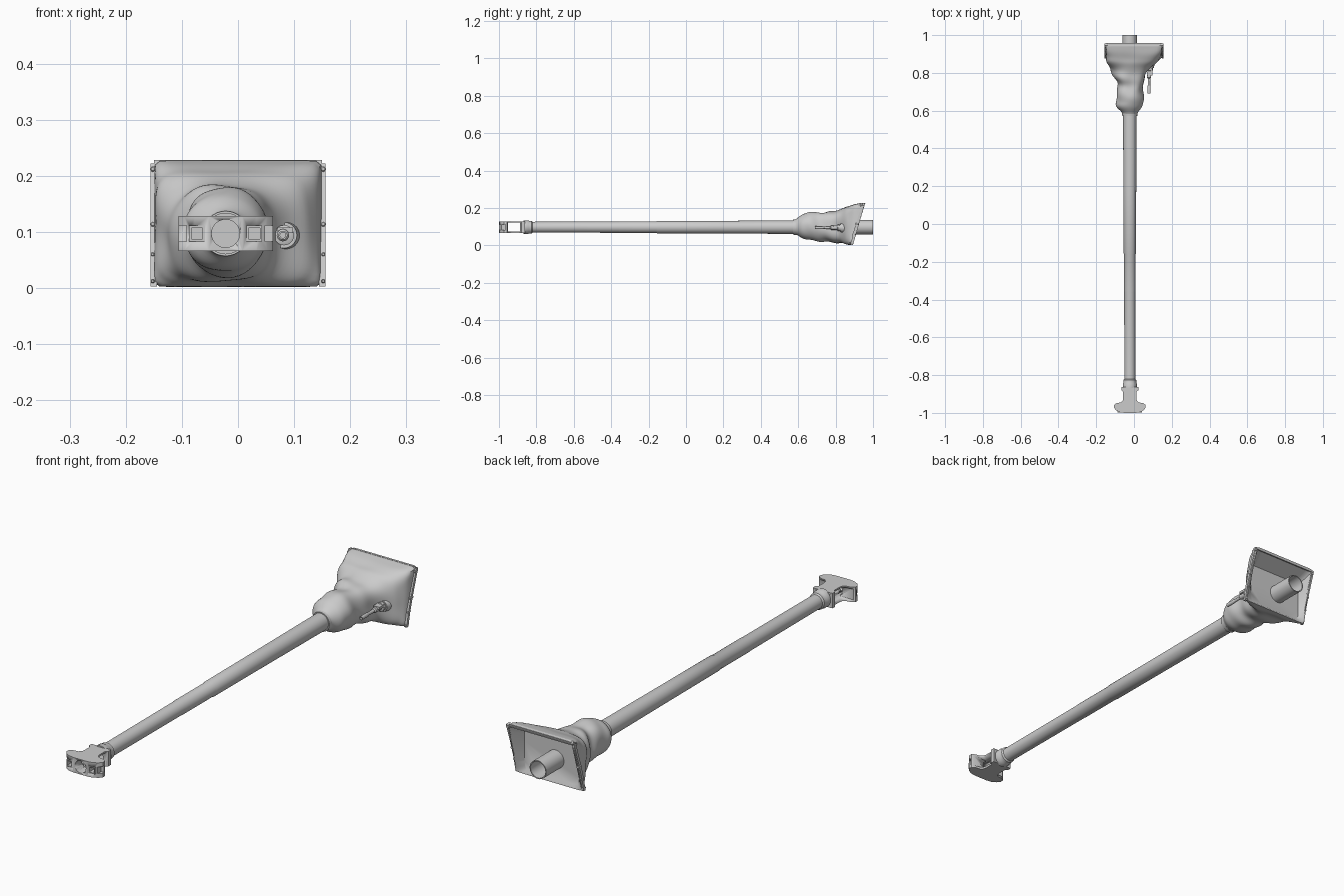
import bpy, bmesh, math
from mathutils import Vector

if "Cube" in bpy.data.objects:
    bpy.data.objects.remove(bpy.data.objects["Cube"])

AX, AZ = -0.022, 0.097          # barrel axis
gray = bpy.data.materials.new("primer_gray")
gray.diffuse_color = (0.6, 0.6, 0.6, 1)
gray.use_nodes = True
gray.node_tree.nodes["Principled BSDF"].inputs["Base Color"].default_value = gray.diffuse_color


def finish(name, bm, angle=35):
    bmesh.ops.recalc_face_normals(bm, faces=bm.faces[:])
    me = bpy.data.meshes.new(name)
    bm.to_mesh(me)
    bm.free()
    ob = bpy.data.objects.new(name, me)
    bpy.context.collection.objects.link(ob)
    me.materials.append(gray)
    bpy.ops.object.select_all(action='DESELECT')
    ob.select_set(True)
    bpy.context.view_layer.objects.active = ob
    bpy.ops.object.shade_smooth_by_angle(angle=math.radians(angle))
    return ob


def loft(bm, rings, cap_start=False, cap_end=False):
    loops = [[bm.verts.new(p) for p in r] for r in rings]
    n = len(loops[0])
    for a, b in zip(loops, loops[1:]):
        for i in range(n):
            j = (i + 1) % n
            bm.faces.new((a[i], a[j], b[j], b[i]))
    if cap_start:
        bm.faces.new(loops[0])
    if cap_end:
        bm.faces.new(loops[-1])


def lathe(name, profile, x=AX, z=AZ, n=32, caps=(True, True), angle=35):
    """Turn (y, radius) points about an axis parallel to y."""
    bm = bmesh.new()
    loft(bm, [[(x + r * math.cos(2 * math.pi * i / n), y, z + r * math.sin(2 * math.pi * i / n))
               for i in range(n)] for y, r in profile], *caps)
    return finish(name, bm, angle)


def box(name, lo, hi):
    bm = bmesh.new()
    bmesh.ops.create_cube(bm, size=1)
    for v in bm.verts:
        v.co = Vector([lo[k] + (v.co[k] + 0.5) * (hi[k] - lo[k]) for k in range(3)])
    return finish(name, bm)


def cut(ob, cutters):
    for c in cutters:
        m = ob.modifiers.new("cut", 'BOOLEAN')
        m.operation, m.solver, m.object = 'DIFFERENCE', 'EXACT', c
    dg = bpy.context.evaluated_depsgraph_get()
    me = bpy.data.meshes.new_from_object(ob.evaluated_get(dg))
    ob.modifiers.clear()
    ob.data = me
    for c in cutters:
        bpy.data.objects.remove(c)


# Barrel: front collar, stepped tube, hollow at the back end
lathe("barrel", [(-0.868, 0.026), (-0.868, 0.037), (-0.845, 0.037), (-0.84, 0.034), (-0.825, 0.034),
                 (-0.82, 0.029), (-0.36, 0.030), (-0.355, 0.031), (-0.16, 0.031), (-0.155, 0.033),
                 (0.20, 0.034), (0.62, 0.036)], caps=(False, True))
lathe("breech_tube", [(0.88, 0.038), (1.0, 0.038), (1.0, 0.034), (0.89, 0.034)])
lathe("bore_plug", [(-0.868, 0.027), (-0.80, 0.027)], caps=(False, True))

# Muzzle brake: T-shaped outline, with a through window, bore and pockets
half = [(0.030, -1.0), (0.055, -0.996), (0.074, -0.985), (0.084, -0.972), (0.084, -0.958),
        (0.070, -0.948), (0.048, -0.945), (0.038, -0.936), (0.035, -0.925), (0.035, -0.888),
        (0.045, -0.880), (0.045, -0.862)]
outline = half + [(-x, y) for x, y in reversed(half)]
bm = bmesh.new()
loft(bm, [[(AX + x, y, z) for x, y in outline] for z in (0.066, 0.128)], True, True)
brake = finish("muzzle_brake", bm, 30)
cutters = [lathe("bore_cutter", [(-1.1, 0.025), (-0.80, 0.025)]),
           box("window_cutter", (-0.3, -0.953, 0.075), (0.3, -0.887, 0.121))]
for s in (-1, 1):
    xs = sorted((AX + s * 0.040, AX + s * 0.062))
    cutters.append(box("front_pocket", (xs[0], -1.1, 0.086), (xs[1], -0.972, 0.108)))
    xs = sorted((AX + s * 0.070, AX + s * 0.2))
    cutters.append(box("side_pocket", (xs[0], -1.1, 0.083), (xs[1], -0.964, 0.111)))
cut(brake, cutters)
for s in (-1, 1):                # raised frames round the front pockets
    bm = bmesh.new()
    cx = AX + s * 0.051
    loft(bm, [[(cx + a * w, y, 0.097 + b * w) for a, b in ((-1, -1), (1, -1), (1, 1), (-1, 1))]
              for w, y in ((0.014, -0.985), (0.014, -0.999), (0.010, -0.999), (0.010, -0.98))])
    finish("pocket_frame", bm)
lathe("bore_ring", [(-0.98, 0.029), (-1.0, 0.029), (-1.0, 0.025), (-0.96, 0.025)], caps=(False, False))

# Canvas cover: y at bottom, y at top, x0, x1, z0, z1, squareness, fold strength
S = [(0.572, 0.572, -0.060, 0.016, 0.060, 0.134, 2, 0),
     (0.595, 0.590, -0.066, 0.022, 0.054, 0.142, 2, 0),
     (0.625, 0.620, -0.094, 0.044, 0.036, 0.164, 2.1, .2),
     (0.665, 0.650, -0.096, 0.052, 0.027, 0.175, 2.2, .6),
     (0.715, 0.700, -0.090, 0.050, 0.020, 0.181, 2.3, .9),
     (0.755, 0.740, -0.090, 0.052, 0.017, 0.176, 2.4, 1),
     (0.795, 0.780, -0.112, 0.064, 0.013, 0.187, 2.7, 1),
     (0.830, 0.825, -0.132, 0.085, 0.008, 0.191, 3.2, .9),
     (0.855, 0.860, -0.144, 0.124, 0.005, 0.208, 5, .6),
     (0.872, 0.900, -0.148, 0.143, 0.003, 0.219, 9, .2),
     (0.885, 0.940, -0.149, 0.149, 0.002, 0.227, 24, 0)]


def catmull(a, b, c, d, t):
    return [0.5 * (2 * q + (r - p) * t + (2 * p - 5 * q + 4 * r - s) * t * t
                   + (3 * q - p - 3 * r + s) * t ** 3) for p, q, r, s in zip(a, b, c, d)]


def section(s, n=96):
    y0, y1, xa, xb, za, zb, e, f = s
    pts = []
    for i in range(n):
        t = 2 * math.pi * (i + 0.5) / n
        c, q = math.cos(t), math.sin(t)
        k = (abs(c) ** e + abs(q) ** e) ** (-1 / e)
        v = (q * k + 1) / 2
        y = y0 + (y1 - y0) * v
        # slanting cloth folds
        w = (math.sin(y * 75 + 2.2 * math.sin(t + 0.6)) + 0.6 * math.sin(5 * t + y * 30)) * 0.036 * f
        k *= 1 + w - 0.03 * f
        pts.append(((xa + xb) / 2 + c * k * (xb - xa) / 2, y, (za + zb) / 2 + q * k * (zb - za) / 2))
    return pts


P = [S[0]] + S + [S[-1]]
rows = [catmull(*P[i:i + 4], j / 5) for i in range(len(S) - 1) for j in range(5)] + [list(S[-1])]
# hem, then the recess that slopes in to the upright back plate
rows += [(0.893, 0.957, -0.150, 0.150, 0.002, 0.227, 30, 0),
         (0.893, 0.957, -0.146, 0.146, 0.007, 0.222, 30, 0),
         (0.884, 0.884, -0.130, 0.120, 0.018, 0.185, 24, 0)]
bm = bmesh.new()
loft(bm, [section(r) for r in rows], True, True)
finish("canvas_cover", bm, 40)
lathe("cover_clamp", [(0.572, 0.036), (0.572, 0.040), (0.590, 0.042), (0.590, 0.036)])

# Side clamping strips with bolts, and the top strip
edge = [(0.892, 0.003), (0.904, 0.060), (0.925, 0.130), (0.956, 0.222)]
for s in (-1, 1):
    bm = bmesh.new()
    loft(bm, [[(s * x, y + d, z) for x, d in ((0.144, -0.012), (0.156, -0.012), (0.156, 0), (0.144, 0))]
              for y, z in edge], True, True)
    finish("side_strip", bm)
    for z in (0.012, 0.060, 0.114, 0.212):
        y = 0.880 + 0.29 * z
        r = 0.005 if z > 0.1 else 0.0035
        lathe("strip_bolt", [(y + 0.012, r), (y - 0.006, r), (y - 0.008, r * 0.6)], s * 0.152, z, 8)
bm = bmesh.new()
loft(bm, [[(x, y, z) for y, z in ((0.944, 0.219), (0.957, 0.215), (0.959, 0.222), (0.946, 0.228))]
          for x in (-0.150, 0.150)], True, True)
finish("top_strip", bm)

# Side gun: cloth collar, mounting disc and slim stepped barrel
lathe("side_gun_collar", [(0.87, 0.034), (0.835, 0.025), (0.825, 0.023), (0.825, 0.018), (0.812, 0.018),
                          (0.810, 0.013)], 0.082, 0.094, 24)
lathe("side_gun_barrel", [(0.82, 0.011), (0.775, 0.011), (0.770, 0.007), (0.735, 0.006), (0.730, 0.008),
                          (0.690, 0.008), (0.690, 0.005), (0.705, 0.005)], 0.080, 0.094, 16)
box("side_gun_bracket", (0.070, 0.785, 0.098), (0.098, 0.822, 0.108))
